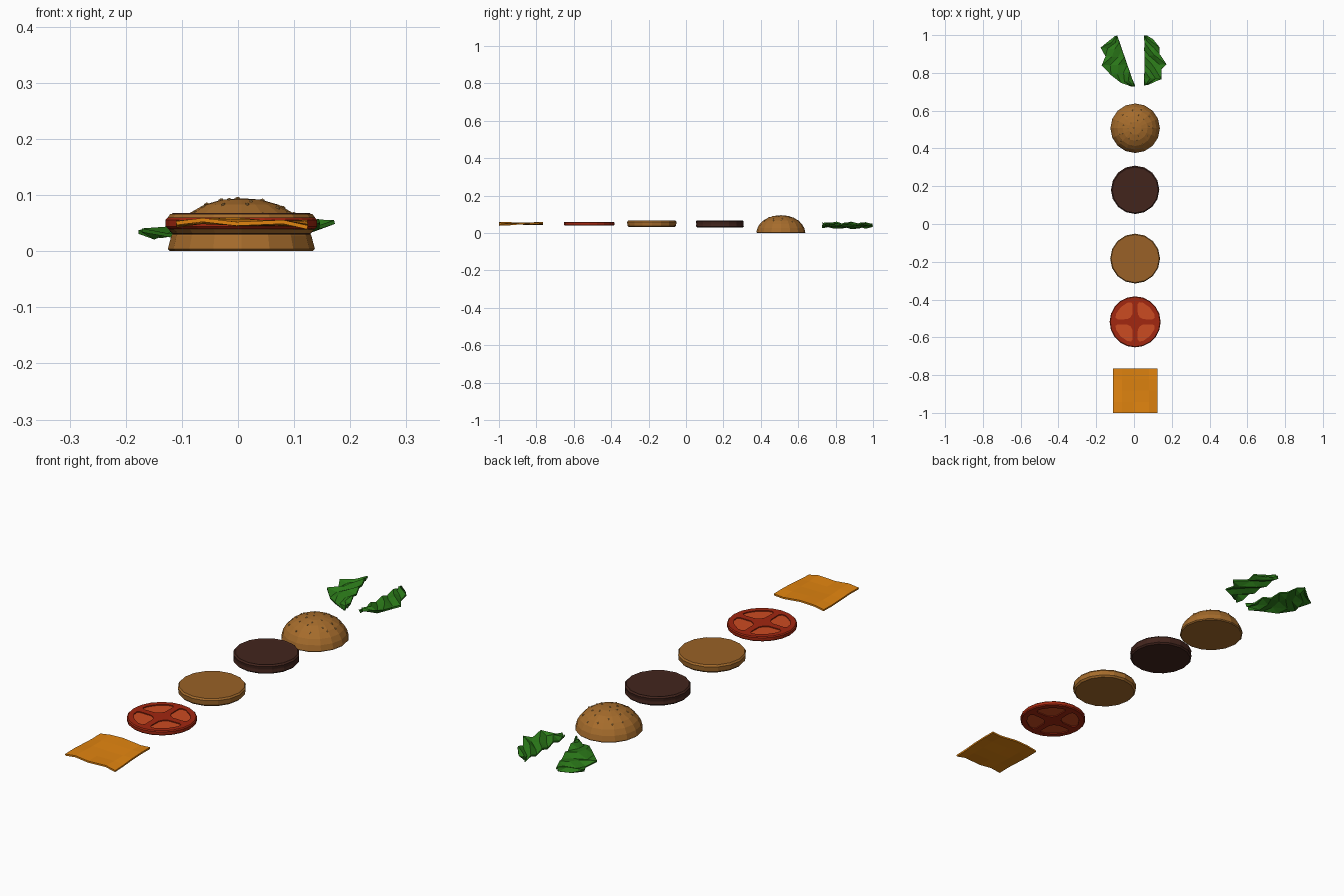
import bpy, bmesh, math, random
from mathutils import Vector

if "Cube" in bpy.data.objects:
    bpy.data.objects.remove(bpy.data.objects["Cube"])
random.seed(4)
CX = 0.006


def mat(name, c):
    m = bpy.data.materials.new(name)
    m.diffuse_color = (*c, 1)
    m.use_nodes = True
    m.node_tree.nodes["Principled BSDF"].inputs["Base Color"].default_value = m.diffuse_color
    return m


BUN = mat("bread", (0.38, 0.15, 0.025))
CRUMB = mat("crumb", (0.32, 0.12, 0.02))
SEED = mat("seed", (0.55, 0.29, 0.08))
MEAT = mat("meat", (0.055, 0.018, 0.012))
SKIN = mat("tomato_skin", (0.36, 0.02, 0.005))
FLESH = mat("tomato_flesh", (0.6, 0.07, 0.015))
CHEESE = mat("cheese", (0.75, 0.23, 0.005))
LEAF = mat("leaf", (0.025, 0.2, 0.01))


def make(name, verts, faces, mats, loc=(0, 0, 0)):
    me = bpy.data.meshes.new(name)
    me.from_pydata(verts, [], faces)
    bm = bmesh.new()
    bm.from_mesh(me)
    bmesh.ops.recalc_face_normals(bm, faces=bm.faces)
    bm.to_mesh(me)
    bm.free()
    ob = bpy.data.objects.new(name, me)
    ob.location = loc
    bpy.context.collection.objects.link(ob)
    for m in mats:
        me.materials.append(m)
    return ob


def lathe(name, profile, y, mats, n=16):
    """Turn (radius, z) rings into a capped solid."""
    v = [(r * math.cos(math.tau * i / n), r * math.sin(math.tau * i / n), z)
         for r, z in profile for i in range(n)]
    f = [(k*n + i, k*n + (i+1) % n, (k+1)*n + (i+1) % n, (k+1)*n + i)
         for k in range(len(profile) - 1) for i in range(n)]
    f += [tuple(range(n)), tuple(range((len(profile)-1)*n, len(profile)*n))]
    return make(name, v, f, mats, (CX, y, 0))


def thicken(ob, t):
    s = ob.modifiers.new("thickness", "SOLIDIFY")
    s.thickness = t
    s.offset = 0


# Top bun dome
dome = [(.127, 0), (.131, .004), (.125, .027), (.113, .048), (.094, .067),
        (.066, .083), (.034, .092), (.006, .094)]
lathe("top_bun", dome, .507, [BUN])

# Sesame seeds lying on the dome
seed_bm = bmesh.new()
for ring, count in ((.012, 2), (.04, 6), (.07, 9), (.098, 11)):
    for i in range(count):
        a = math.tau * (i + random.uniform(-.25, .25)) / count
        r = ring + random.uniform(-.008, .008)
        for (r1, z1), (r0, z0) in zip(dome, dome[1:]):
            if r0 <= r <= r1:
                z = z0 + (z1 - z0) * (r - r0) / (r1 - r0)
                nrm = Vector(((z0 - z1) * math.cos(a), (z0 - z1) * math.sin(a), r1 - r0))
                q = nrm.to_track_quat('Z', 'Y')
                p = Vector((r * math.cos(a), r * math.sin(a), z))
                res = bmesh.ops.create_icosphere(seed_bm, subdivisions=1, radius=1)
                for v in res["verts"]:
                    c = v.co
                    v.co = p + q @ Vector((c.x * .0033, c.y * .005, c.z * .003))
sm = bpy.data.meshes.new("sesame_seeds")
seed_bm.to_mesh(sm)
seed_bm.free()
sm.materials.append(SEED)
seeds = bpy.data.objects.new("sesame_seeds", sm)
seeds.location = (CX, .507, 0)
bpy.context.collection.objects.link(seeds)

# Patty
lathe("patty", [(.122, .030), (.128, .036), (.126, .047), (.126, .051),
                (.128, .062), (.122, .068), (.115, .066)], .181, [MEAT])

# Bottom bun
bun = lathe("bottom_bun", [(.123, .032), (.130, .039), (.132, .059), (.127, .066)],
            -.183, [BUN, CRUMB])
bun.data.polygons[-1].material_index = 1

# Tomato skin disc with four pockets cut through, flesh disc inside
TY = -.518
rim = lathe("tomato_rim", [(.131, .040), (.135, .044), (.135, .056), (.131, .060)],
            TY, [SKIN], 20)
cell = [(.024, .024), (.042, .014), (.092, .013), (.104, .021), (.101, .042),
        (.079, .074), (.074, .079), (.042, .101), (.021, .104), (.013, .092), (.014, .042)]
cv, cf, n = [], [], len(cell)
for q in range(4):
    b, c, s = len(cv), round(math.cos(q*math.pi/2)), round(math.sin(q*math.pi/2))
    cv += [(x*c - y*s, x*s + y*c, z) for z in (.02, .08) for x, y in cell]
    cf += [tuple(range(b, b+n)), tuple(range(b+n, b+2*n))]
    cf += [(b+i, b+(i+1) % n, b+n+(i+1) % n, b+n+i) for i in range(n)]
cutter = make("pocket_cutter", cv, cf, [SKIN], (CX, TY, 0))
mod = rim.modifiers.new("pockets", "BOOLEAN")
mod.operation, mod.solver, mod.object = "DIFFERENCE", "EXACT", cutter
cutter.hide_render = True
cutter.hide_set(True)
lathe("tomato_flesh", [(.118, .044), (.118, .056)], TY, [FLESH], 20)

# Cheese slice: wavy square sheet
xs = [-.11, -.063, -.003, .08, .124]
front = [.050, .054, .047, .052, .044]
back = [.047, .053, .055, .048, .053]
cols = 5
v = [(x, -1 + .235 * j / 4,
      front[i] + (back[i] - front[i]) * j / 4 + .002 * math.sin(j * 1.57 + i))
     for j in range(5) for i, x in enumerate(xs)]
f = [(j*cols+i, j*cols+i+1, (j+1)*cols+i+1, (j+1)*cols+i)
     for j in range(4) for i in range(4)]
thicken(make("cheese_slice", v, f, [CHEESE]), .007)


# Lettuce leaves: crumpled sheets between a straight torn edge and a ragged one
def leaf(name, top, bottom, ragged, z_in, z_out):
    v, f, m = [], [], len(ragged)
    for k, (x, y) in enumerate(ragged):
        t = k / (m - 1)
        ex, ey = (top[i] + (bottom[i] - top[i]) * t for i in (0, 1))
        for c in range(4):
            u = c / 3
            z = z_in + (z_out - z_in) * u + (.006 if (k + c) % 2 else -.005)
            v.append((ex + (x-ex)*u, ey + (y-ey)*u, z + random.uniform(-.003, .003)))
    for k in range(m - 1):
        for c in range(3):
            a = k*4 + c
            f += [(a, a+1, a+5), (a, a+5, a+4)]
    thicken(make(name, v, f, [LEAF]), .007)


leaf("lettuce_left", (-.09, .998), (.004, .729),
     [(-.100, .992), (-.138, .962), (-.177, .934), (-.150, .887),
      (-.171, .84), (-.12, .788), (-.07, .748), (-.01, .730)], .050, .030)
leaf("lettuce_right", (.055, .998), (.055, .734),
     [(.066, .995), (.10, .977), (.134, .935), (.134, .90),
      (.172, .845), (.145, .82), (.145, .767), (.07, .738)], .040, .048)
